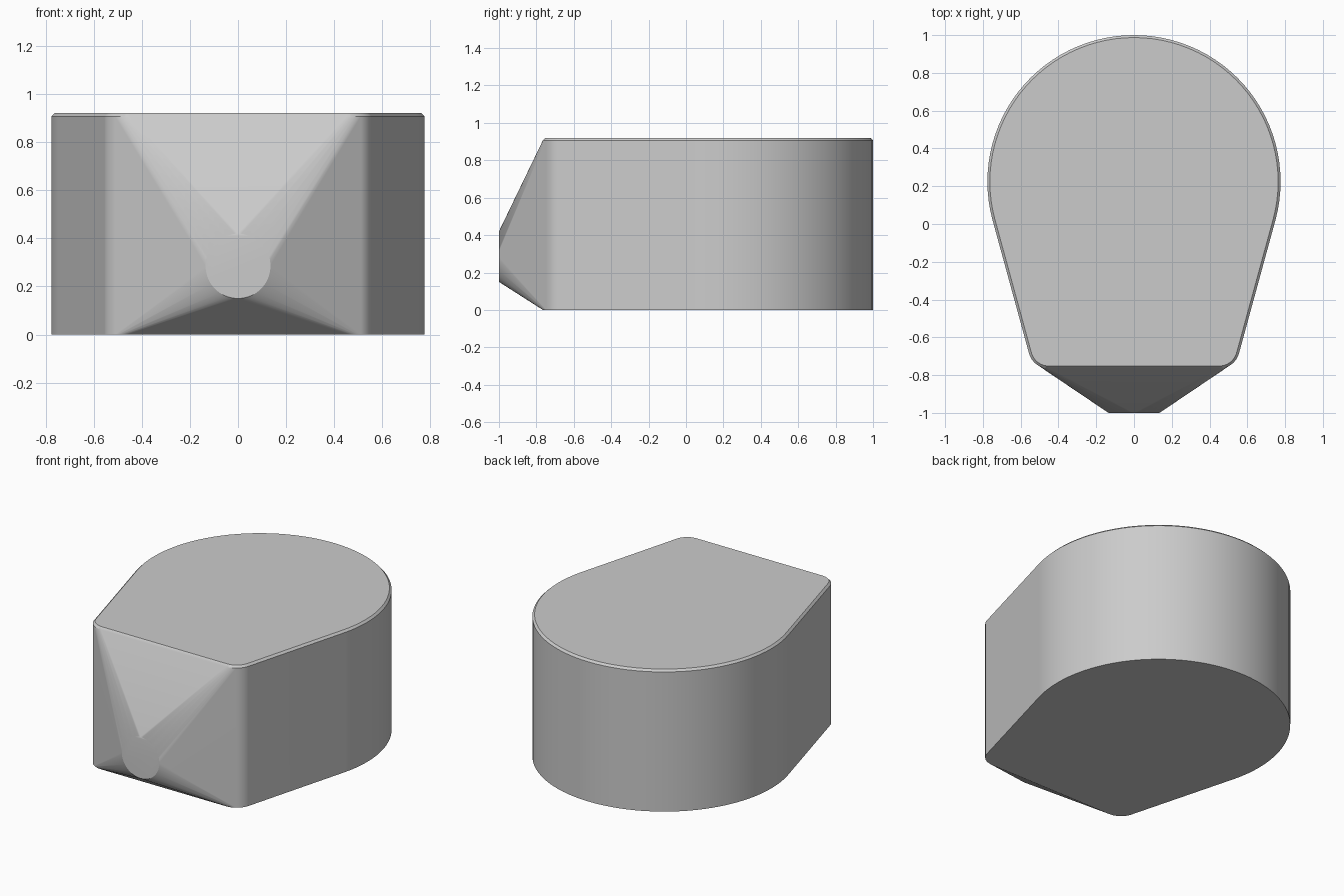
import bpy, bmesh, math
from mathutils import Vector

cube = bpy.data.objects.get("Cube")
if cube:
    bpy.data.objects.remove(cube, do_unlink=True)

# Main dimensions
HEIGHT, CHAMFER = 0.92, 0.013
BACK_R, BACK_Y = 0.776, 0.224                      # large round back
CORNER_R, CORNER_X, CORNER_Y = 0.11, 0.45, -0.655  # front corners
NOSE_R, NOSE_Z, NOSE_Y = 0.135, 0.285, -1.0        # round flat nose


def circle(cx, cy, radius, count):
    return [(cx + radius * math.cos(math.tau * i / count),
             cy + radius * math.sin(math.tau * i / count)) for i in range(count)]


def outline(inset):
    """Circles whose hull gives the teardrop plan."""
    points = circle(0, BACK_Y, BACK_R - inset, 96)
    for side in (-1, 1):
        points += circle(side * CORNER_X, CORNER_Y, CORNER_R - inset, 64)
    return points


# Body: plan at the base, below the chamfer and on top, wrapped with the nose disc
points = [Vector((x, y, z))
          for z, inset in ((0, 0), (HEIGHT - CHAMFER, 0), (HEIGHT, CHAMFER))
          for x, y in outline(inset)]
points += [Vector((x, NOSE_Y, z)) for x, z in circle(0, NOSE_Z, NOSE_R, 64)]

bm = bmesh.new()
for p in points:
    bm.verts.new(p)
hull = bmesh.ops.convex_hull(bm, input=bm.verts[:], use_existing_faces=False)
spare = {v for v in hull["geom_interior"] + hull["geom_unused"]
         if isinstance(v, bmesh.types.BMVert)}
bmesh.ops.delete(bm, geom=list(spare), context="VERTS")
bmesh.ops.dissolve_limit(bm, angle_limit=math.radians(0.2),
                         verts=bm.verts[:], edges=bm.edges[:])
bmesh.ops.recalc_face_normals(bm, faces=bm.faces[:])
mesh = bpy.data.meshes.new("body")
bm.to_mesh(mesh)
bm.free()

body = bpy.data.objects.new("body", mesh)
bpy.context.collection.objects.link(body)

# Plain grey finish
grey = bpy.data.materials.new("light grey")
grey.use_nodes = True
colour = (0.6, 0.6, 0.6, 1)
grey.diffuse_color = colour
grey.node_tree.nodes["Principled BSDF"].inputs["Base Color"].default_value = colour
mesh.materials.append(grey)

# Smooth curves with crisp rims and flat large faces
bpy.ops.object.select_all(action="DESELECT")
body.select_set(True)
bpy.context.view_layer.objects.active = body
bpy.ops.object.shade_smooth_by_angle(angle=math.radians(25))
weighted = body.modifiers.new("flat_large_faces", "WEIGHTED_NORMAL")
weighted.keep_sharp = True
